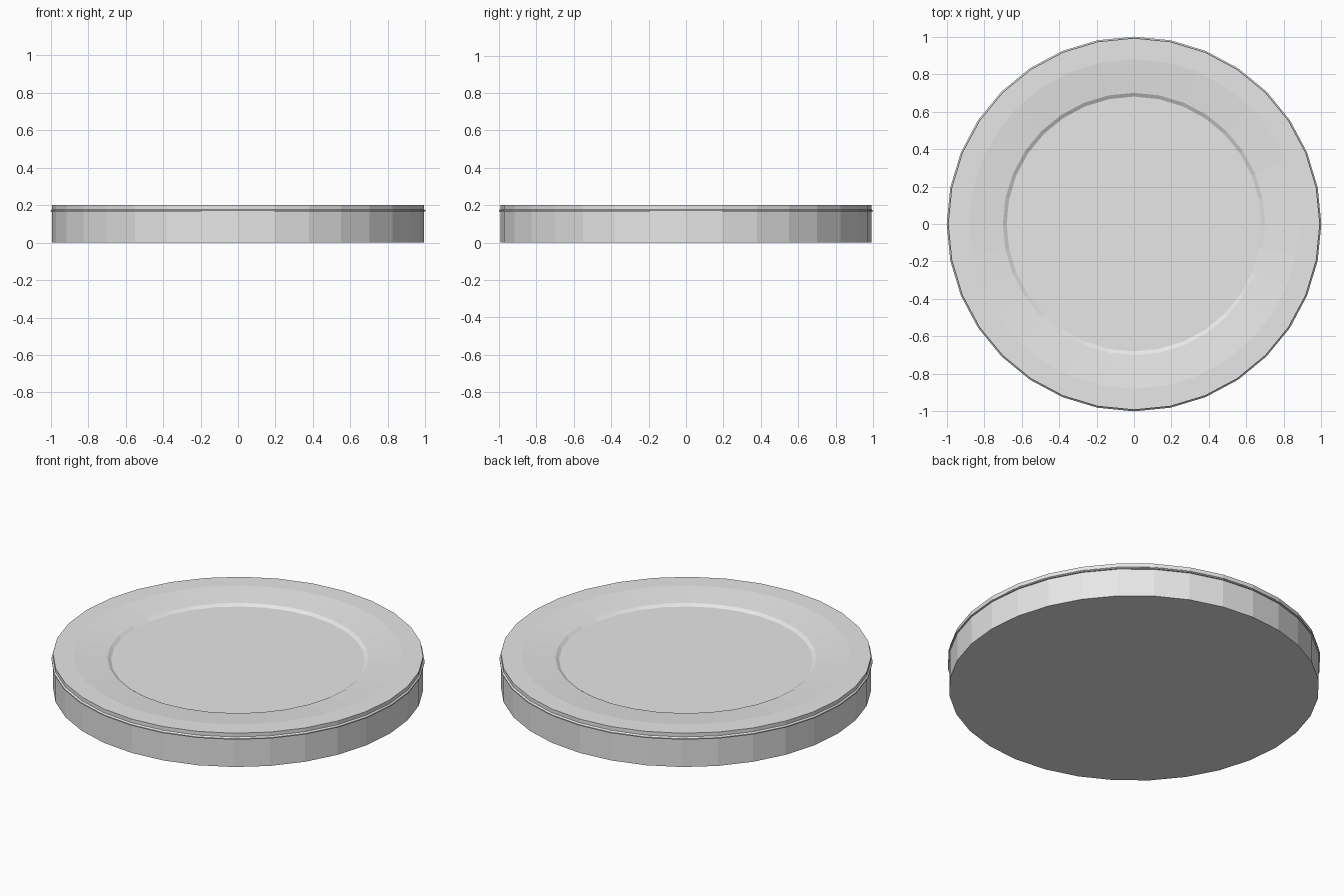
import bpy, bmesh, math

SIDES = 32

cube = bpy.data.objects.get("Cube")
if cube:
    bpy.data.objects.remove(cube, do_unlink=True)

# Single pale material
pale = bpy.data.materials.new("pale grey")
pale.use_nodes = True
colour = (0.8, 0.8, 0.8, 1)
pale.diffuse_color = colour
pale.node_tree.nodes["Principled BSDF"].inputs["Base Color"].default_value = colour


def lathe(name, profile, material):
    """Turn a closed (radius, height) profile about the z axis."""
    bm = bmesh.new()
    verts = [bm.verts.new((r, 0, z)) for r, z in profile]
    edges = [bm.edges.new(pair) for pair in zip(verts, verts[1:])]
    bmesh.ops.spin(bm, geom=verts + edges, cent=(0, 0, 0), axis=(0, 0, 1),
                   angle=math.tau, steps=SIDES, use_duplicate=False)
    bmesh.ops.remove_doubles(bm, verts=bm.verts, dist=0.0005)
    # Close the flat centre above and below
    rims = [e for e in bm.edges if e.is_boundary]
    bmesh.ops.holes_fill(bm, edges=rims, sides=0)
    bmesh.ops.recalc_face_normals(bm, faces=bm.faces)
    mesh = bpy.data.meshes.new(name)
    bm.to_mesh(mesh)
    bm.free()
    mesh.materials.append(material)
    obj = bpy.data.objects.new(name, mesh)
    bpy.context.collection.objects.link(obj)
    return obj


# Wall, thin raised band, upper wall, flat rim, then the shallow dish
lathe("round_dish", [
    (0.992, 0.0), (0.992, 0.165),
    (1.0, 0.165), (1.0, 0.171),
    (0.992, 0.178), (0.992, 0.2),
    (0.88, 0.2), (0.70, 0.182),
    (0.68, 0.17),
], pale)
